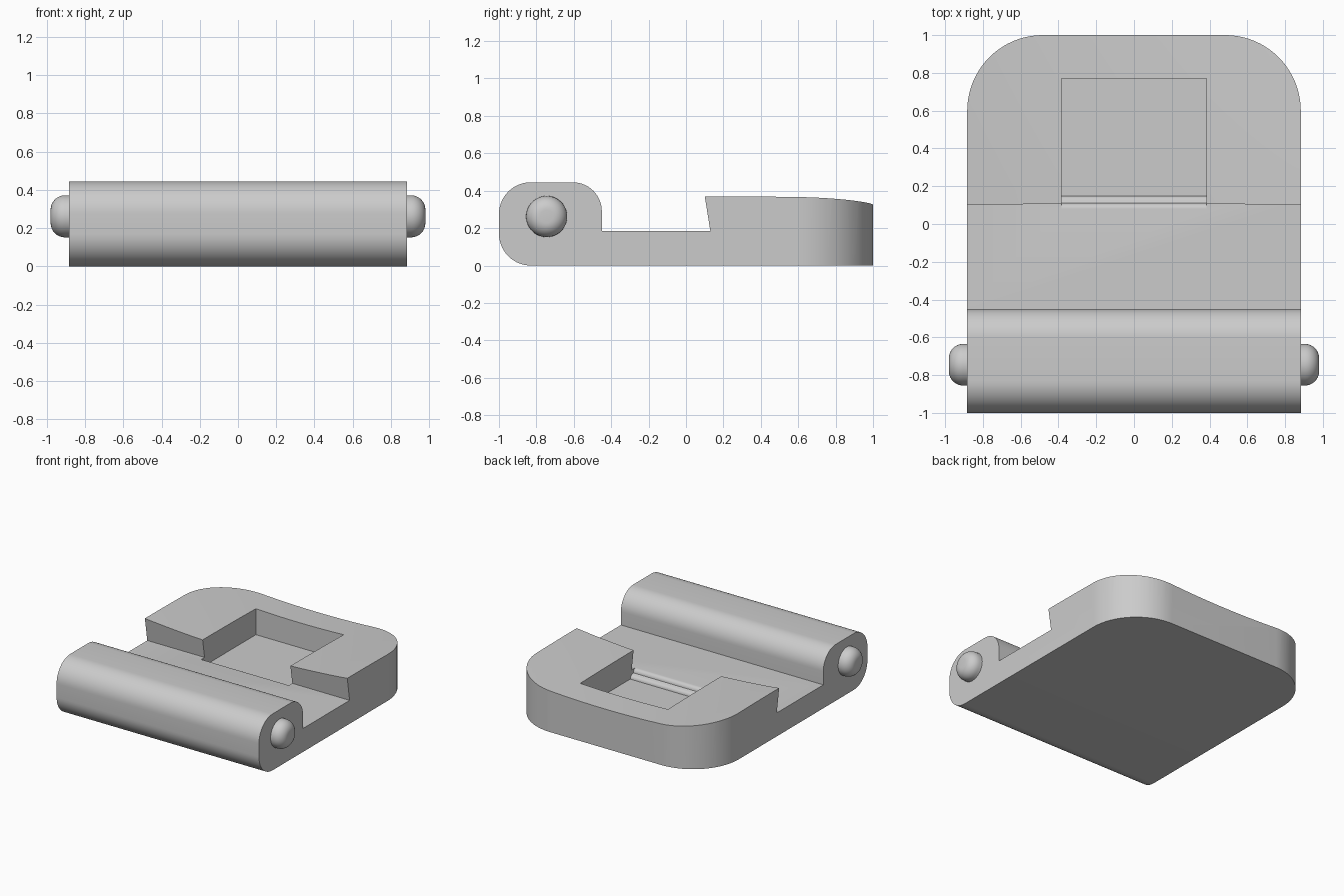
import bpy, bmesh, math
from mathutils import Vector

cube = bpy.data.objects.get("Cube")
if cube:
    bpy.data.objects.remove(cube, do_unlink=True)

HALF_W = 0.883      # half width of the body
FLOOR = 0.185       # height of the channel floor

grey = bpy.data.materials.new("plain grey")
grey.use_nodes = True
COLOUR = (0.6, 0.6, 0.6, 1)
grey.diffuse_color = COLOUR
grey.node_tree.nodes["Principled BSDF"].inputs["Base Color"].default_value = COLOUR


def arc(cx, cy, rx, ry, a0, a1, n=14):
    """Points on an elliptical arc, angles in degrees."""
    steps = [math.radians(a0 + (a1 - a0) * i / n) for i in range(n + 1)]
    return [(cx + rx * math.cos(a), cy + ry * math.sin(a)) for a in steps]


def loft(name, loops):
    """Closed solid through matching loops of points."""
    bm = bmesh.new()
    rings = [[bm.verts.new(p) for p in loop] for loop in loops]
    for a, b in zip(rings, rings[1:]):
        for i in range(len(a)):
            j = (i + 1) % len(a)
            bm.faces.new((a[i], a[j], b[j], b[i]))
    bm.faces.new(rings[0])
    bm.faces.new(rings[-1])
    bmesh.ops.recalc_face_normals(bm, faces=bm.faces)
    mesh = bpy.data.meshes.new(name)
    bm.to_mesh(mesh)
    bm.free()
    mesh.materials.append(grey)
    obj = bpy.data.objects.new(name, mesh)
    bpy.context.collection.objects.link(obj)
    return obj


def apply_modifiers(obj):
    bpy.context.view_layer.update()
    graph = bpy.context.evaluated_depsgraph_get()
    mesh = bpy.data.meshes.new_from_object(obj.evaluated_get(graph))
    obj.modifiers.clear()
    obj.data = mesh


def boolean(obj, cutter, operation):
    mod = obj.modifiers.new("cut", "BOOLEAN")
    mod.operation, mod.solver, mod.object = operation, "EXACT", cutter
    apply_modifiers(obj)
    bpy.data.objects.remove(cutter, do_unlink=True)


def shade(obj):
    bpy.ops.object.select_all(action="DESELECT")
    obj.select_set(True)
    bpy.context.view_layer.objects.active = obj
    bpy.ops.object.shade_smooth_by_angle(angle=math.radians(30))


# Saddle-shaped top of the raised rear part
def top_z(x, y):
    return 0.37 - 0.06 * (HALF_W ** 2 - x * x) - 0.013 * ((y - 0.1) / 0.9) ** 2


# Side profile: rounded front barrel, channel, undercut step, raised rear
def side_profile(x):
    pts = [(1.05, 0.0)]
    pts += arc(-0.83, 0.17, 0.17, 0.17, 270, 180)
    pts += arc(-0.83, 0.275, 0.17, 0.17, 180, 90)
    pts += arc(-0.605, 0.29, 0.155, 0.155, 90, 0)
    pts += [(-0.45, FLOOR), (0.13, FLOOR)]
    front_y = 0.13 - 0.16 * (top_z(x, 0.1) - FLOOR)
    for i in range(13):
        y = front_y + (1.05 - front_y) * i / 12
        pts.append((y, top_z(x, y)))
    return [Vector((x, y, z)) for y, z in pts]


stations = [-0.96 + 1.92 * i / 32 for i in range(33)]
body = loft("body", [side_profile(x) for x in stations])

# Trim to the outline with rounded rear corners
outline = [(-HALF_W, -1.1), (HALF_W, -1.1)]
outline += arc(HALF_W - 0.4, 0.6, 0.4, 0.4, 0, 90, 20)
outline += arc(0.4 - HALF_W, 0.6, 0.4, 0.4, 90, 180, 20)
trim = loft("trim", [[(x, y, z) for x, y in outline] for z in (-0.1, 0.7)])
boolean(body, trim, "INTERSECT")

# Rectangular pocket, entered over a doubly rounded lip
lip = arc(0.08, 0.155, 0.03, 0.03, 90, 0, 6)
lip += arc(0.118, 0.12, 0.03, 0.03, 90, 0, 6)
pocket_side = [(0.77, 0.7), (0.08, 0.7)] + lip + [(0.77, 0.12)]
pocket = loft("pocket_cutter", [[(x, y, z) for y, z in pocket_side] for x in (-0.383, 0.383)])
boolean(body, pocket, "DIFFERENCE")
bm = bmesh.new()
bm.from_mesh(body.data)
bmesh.ops.dissolve_limit(bm, angle_limit=0.001, verts=bm.verts, edges=bm.edges)
bm.to_mesh(body.data)
bm.free()
shade(body)

# Hinge pin running through the barrel, with domed ends
circle = arc(-0.745, 0.262, 0.11, 0.11, 0, 360, 48)[:-1]
pin = loft("hinge_pin", [[(x, y, z) for y, z in circle] for x in (-0.98, 0.98)])
bevel = pin.modifiers.new("round_ends", "BEVEL")
bevel.width, bevel.segments = 0.075, 8
bevel.limit_method, bevel.angle_limit = "ANGLE", math.radians(40)
apply_modifiers(pin)
shade(pin)
